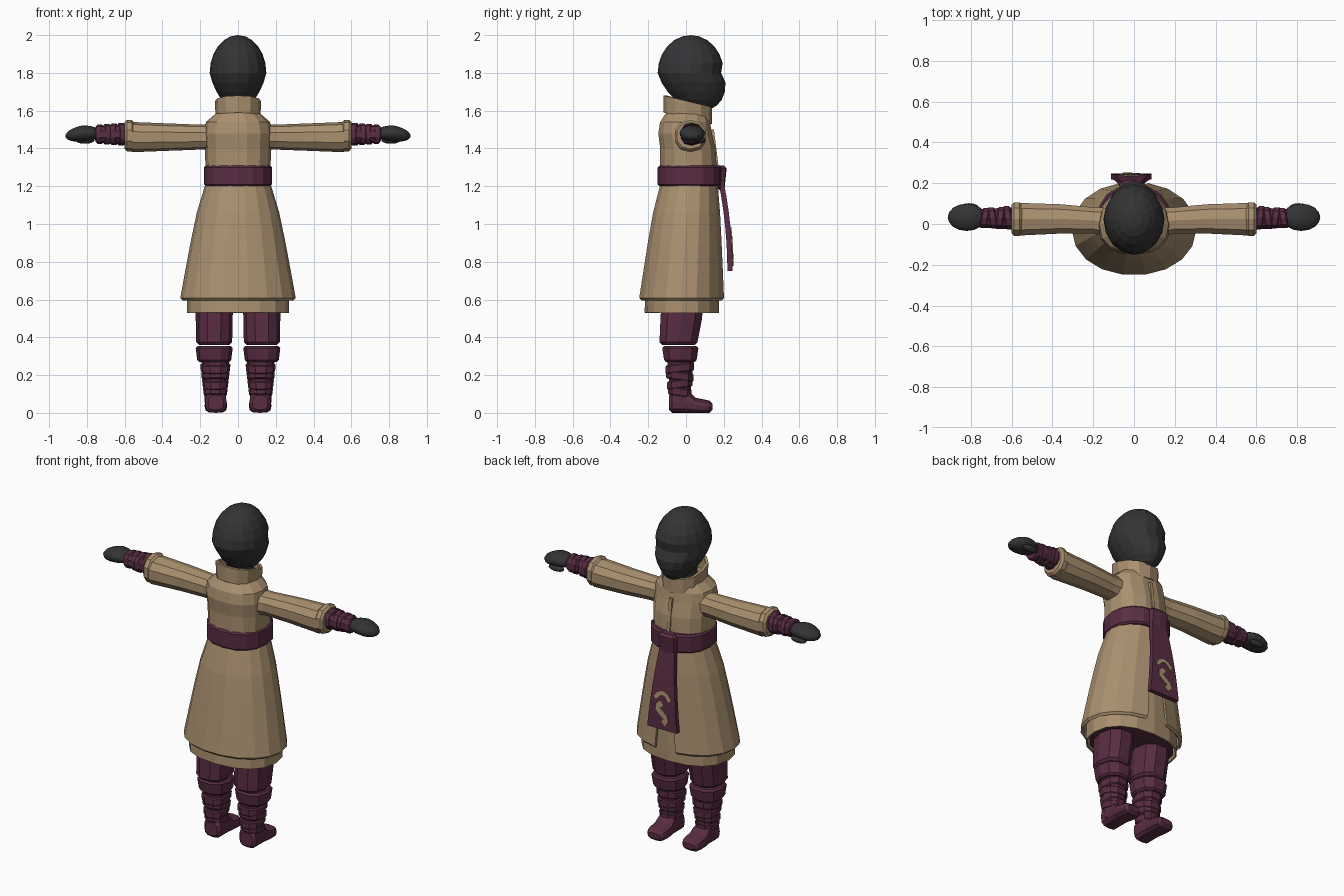
import bpy, bmesh
from math import sin, cos, pi, copysign
from mathutils import Vector

if "Cube" in bpy.data.objects:
    bpy.data.objects.remove(bpy.data.objects["Cube"])


def material(name, *rgb):
    mat = bpy.data.materials.new(name)
    mat.use_nodes = True
    mat.diffuse_color = (*rgb, 1)
    mat.node_tree.nodes["Principled BSDF"].inputs["Base Color"].default_value = (*rgb, 1)
    return mat


tan = material("tan cloth", .4, .28, .16)
plum = material("plum cloth", .1, .026, .056)
charcoal = material("charcoal", .034, .034, .036)


def finish(name, mat, bm, mirror=False, thickness=0):
    bmesh.ops.recalc_face_normals(bm, faces=bm.faces[:])
    mesh = bpy.data.meshes.new(name)
    bm.to_mesh(mesh)
    bm.free()
    mesh.materials.append(mat)
    part = bpy.data.objects.new(name, mesh)
    bpy.context.collection.objects.link(part)
    if thickness:
        solid = part.modifiers.new("thickness", "SOLIDIFY")
        solid.thickness = thickness
        solid.offset = 0
    if mirror:
        part.modifiers.new("mirror", "MIRROR")


def soft_power(value, square):
    return copysign(abs(value) ** (2 / square), value)


def add_rims(rings, rim):
    """Round both ends with a smaller ring."""
    ends = []
    for (height, half, low, high), neighbour in ((rings[0], rings[1]), (rings[-1], rings[-2])):
        inward = copysign(rim, neighbour[0] - height)
        ends.append(((height, half - rim, low + rim, high - rim),
                     (height + inward, half, low, high)))
    first, last = ends
    return [*first, *rings[1:-1], last[1], last[0]]


def tube(name, mat, rings, axis="z", centre=0, sides=12, square=2.3, rim=0,
         lean=0, slit=0, closed=True, mirror=False, thickness=0):
    """Join rings of (position, half width, low side, high side) along an axis."""
    if rim:
        rings = add_rims(rings, rim)
    bm = bmesh.new()
    rows = []
    for k, (position, half, low, high) in enumerate(rings):
        row = []
        for i in range(sides):
            if slit:
                opening = slit * (1 + k / len(rings))
                angle = pi / 2 + opening + 2 * (pi - opening) * i / (sides - 1)
            else:
                angle = 2 * pi * i / sides + (pi / 4 if sides == 4 else 0)
            across = centre + half * soft_power(cos(angle), square)
            swing = soft_power(sin(angle), square)
            depth = (low + high) / 2 + swing * (high - low) / 2
            along = position + lean * swing
            spots = {"z": (across, depth, along), "x": (along, depth, across),
                     "y": (across, along, depth)}
            row.append(bm.verts.new(spots[axis]))
        rows.append(row)
    for a, b in zip(rows, rows[1:]):
        for i in range(sides - 1 if slit else sides):
            j = (i + 1) % sides
            bm.faces.new((a[i], a[j], b[j], b[i]))
    if closed:
        bm.faces.new(rows[0])
        bm.faces.new(rows[-1])
    finish(name, mat, bm, mirror, thickness)


def blob(name, mat, centre, size, shape=None, mirror=False):
    """A faceted ball, reshaped by a rule before it is sized."""
    bm = bmesh.new()
    bmesh.ops.create_uvsphere(bm, u_segments=16, v_segments=12, radius=1)
    for vert in bm.verts:
        if shape:
            shape(vert.co)
        vert.co = Vector(centre) + vert.co * Vector(size)
    finish(name, mat, bm, mirror)


# Head: narrow jaw pushed forward, with a shallow dent along the eyes
def skull(point):
    if abs(point.z) < .1 and point.y > .3:
        point.y -= .08
    if point.z < 0:
        point.x *= 1 + point.z / 4
        point.y -= point.z / 3


blob("head", charcoal, (0, .025, 1.8), (.15, .175, .2), skull)
tube("neck", charcoal, [(1.5, .07, -.06, .08), (1.7, .07, -.05, .1)])

# Upper coat and slanted standing collar
tube("coat_body", tan, [(1.2, .17, -.14, .17), (1.4, .175, -.14, .16), (1.48, .18, -.15, .14),
                        (1.54, .17, -.14, .13), (1.6, .1, -.1, .11)], sides=14)
tube("collar", tan, [(1.56, .11, -.11, .13), (1.65, .115, -.11, .13)],
     lean=-.03, closed=False, thickness=.016)
tube("coat_closure", tan, [(1.3, .01, .15, .173), (1.5, .01, .12, .148)], sides=4, square=99)

# Belt
tube("belt", plum, [(1.2, .18, -.15, .19), (1.31, .18, -.15, .19)], sides=16, rim=.01)


# Flared outer skirt, open at the +y side
def skirt_ring(t):
    flare = t ** .8
    return 1.21 - .61 * t, .17 + .13 * flare, -.135 - .11 * flare, .165 + .035 * flare


tube("outer_skirt", tan, [skirt_ring(i / 4) for i in range(5)], sides=18, square=2.1,
     rim=.01, slit=.12, closed=False, thickness=.012)

# Longer inner robe with a dark lining
tube("inner_robe", tan, [(1.2, .15, -.12, .15), (.9, .22, -.18, .165), (.62, .265, -.21, .17),
                         (.53, .265, -.215, .17)], sides=16, closed=False, thickness=.01)
tube("robe_lining", plum, [(.54, .25, -.2, .155), (.62, .25, -.2, .155)], sides=16)


# Knot and hanging sash, which curves away from the skirt
def sash_face(z):
    return .247 - .21 * (z - .75) ** 2


def sash_ring(t):
    z = 1.22 - .47 * t
    return z, .05 * (1 + t), sash_face(z) - .028, sash_face(z)


sash_x = -.013
tube("sash_knot", plum, [(1.18, .055, .16, .205), (1.31, .06, .16, .215)],
     centre=sash_x, sides=8, square=4, rim=.015)
tube("sash_tail", plum, [sash_ring(i / 6) for i in range(7)],
     centre=sash_x, sides=4, square=99)


def ribbon(name, mat, path, half):
    """A thin plate that follows a path on the face of the sash."""
    bm = bmesh.new()
    points = [Vector(p) for p in path]
    pairs = []
    for i, point in enumerate(points):
        along = points[min(i + 1, len(points) - 1)] - points[max(i - 1, 0)]
        side = along.orthogonal().normalized() * half
        pairs.append([bm.verts.new((sash_x + p.x, sash_face(p.y) + .002, p.y))
                      for p in (point + side, point - side)])
    for a, b in zip(pairs, pairs[1:]):
        bm.faces.new((a[0], a[1], b[1], b[0]))
    finish(name, mat, bm, thickness=.006)


# Plain painted ornament: an arch above a wave
arch = [(x / 40, .97 - .01 * x * x) for x in (-2, -1, 0, 1, 2)]
wave = [(.03 * sin(i), .91 - .02 * i) for i in range(7)]
ribbon("sash_arch", tan, arch, .012)
ribbon("sash_wave", tan, wave, .016)

# Sleeves: slim at the shoulder, rounded at the cuff
shoulder_height = 1.46
arm_height = 1.475
tube("sleeve", tan, [(.1, .07, -.07, .085), (.2, .066, -.05, .085), (.36, .072, -.05, .1),
                     (.56, .08, -.06, .107)],
     axis="x", centre=shoulder_height, sides=10, mirror=True)
tube("cuff", tan, [(.55, .083, -.062, .11), (.6, .083, -.062, .11)],
     axis="x", centre=arm_height - .007, sides=10, rim=.012, mirror=True)

# Forearm with slanted wraps
tube("forearm", plum, [(.58, .05, -.03, .085), (.75, .045, -.02, .075)],
     axis="x", centre=arm_height, sides=10, mirror=True)
for i in range(4):
    x = .6 + .038 * i
    r = .06 - .003 * i
    tube(f"forearm_wrap_{i + 1}", plum, [(x, r, .03 - r, .03 + r), (x + .036, r, .03 - r, .03 + r)],
         axis="x", centre=arm_height, sides=10, rim=.006, lean=.008 * (-1) ** i, mirror=True)


# Flat hands drooping at the fingertips, with a thumb below
def droop(point):
    point.z -= max(point.x, 0) / 3


blob("hand", charcoal, (.82, .033, 1.48), (.094, .067, .042), droop, mirror=True)
blob("thumb", charcoal, (.81, .08, 1.443), (.05, .022, .018), mirror=True)

# Trousers gathered into a knee band
leg_x = .126
tube("trouser_leg", plum, [(.68, .1, -.13, .1), (.5, .098, -.14, .09), (.36, .095, -.145, .065)],
     centre=leg_x, sides=10, rim=.014, mirror=True)
tube("knee_band", plum, [(.27, .09, -.12, .06), (.353, .098, -.13, .07)],
     centre=leg_x, sides=10, rim=.01, mirror=True)

# Shins with slanted wraps
shin_x = .12
tube("shin", plum, [(.03, .055, -.09, .03), (.15, .06, -.09, .03), (.34, .08, -.11, .05)],
     centre=shin_x, sides=10, mirror=True)
for i in range(4):
    z = .26 - .042 * i
    r = .08 - .005 * i
    low, high = -.033 - r, r - .033
    tube(f"shin_wrap_{i + 1}", plum, [(z, r, low, high), (z - .046, r - .004, low, high)],
         centre=shin_x, sides=10, rim=.006, lean=.01 * (-1) ** i, mirror=True)

# Soft boots pointing toward +y
tube("boot", plum, [(-.09, .057, 0, .11), (.02, .057, 0, .11), (.05, .06, 0, .08),
                    (.1, .06, 0, .07), (.14, .055, 0, .065)],
     axis="y", centre=shin_x - .003, square=3, rim=.016, mirror=True)
